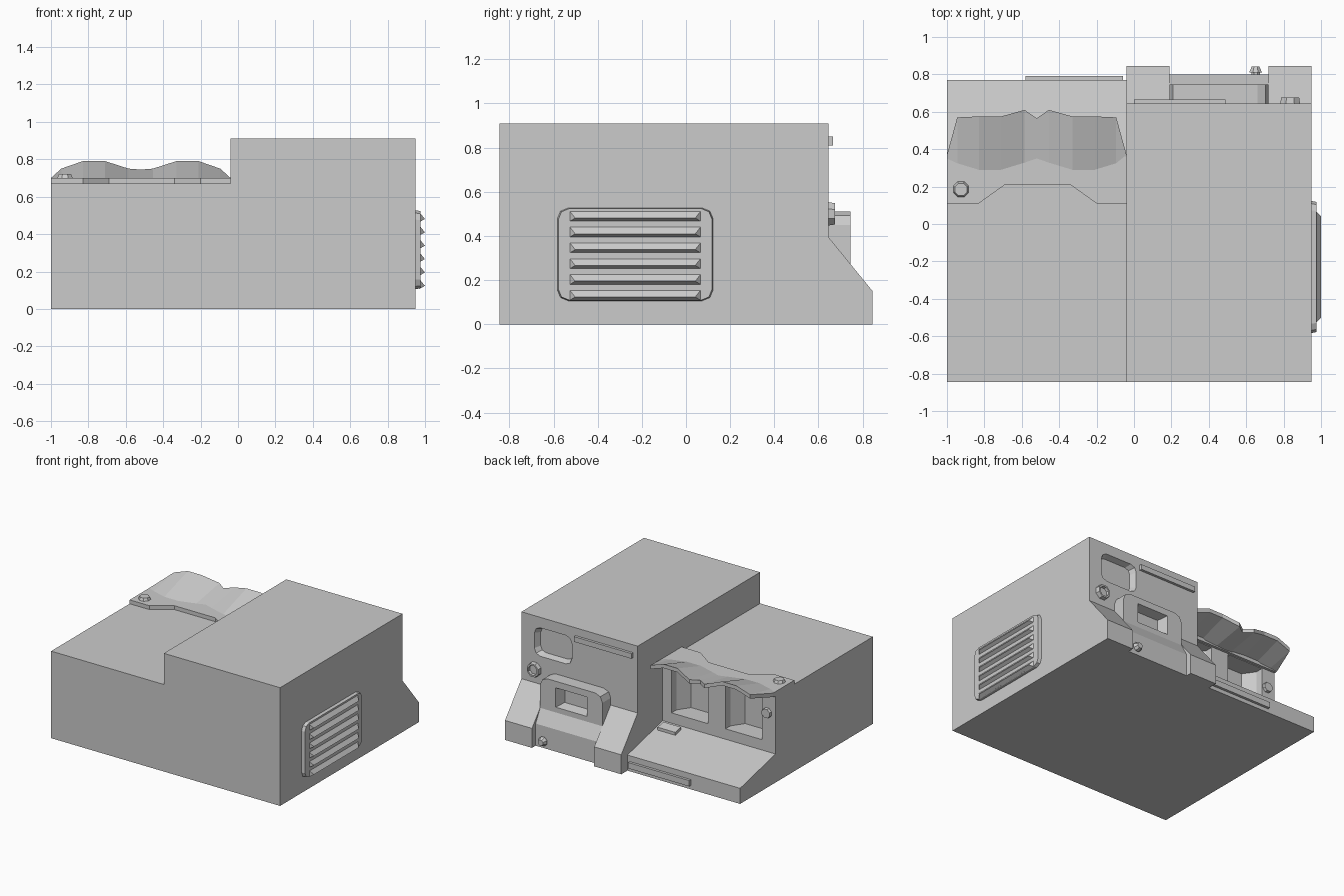
import bpy, bmesh, math

if "Cube" in bpy.data.objects:
    bpy.data.objects.remove(bpy.data.objects["Cube"])


def finish(name, bm):
    bmesh.ops.recalc_face_normals(bm, faces=bm.faces)
    me = bpy.data.meshes.new(name)
    bm.to_mesh(me)
    bm.free()
    ob = bpy.data.objects.new(name, me)
    bpy.context.collection.objects.link(ob)
    return ob


def prism_bm(pts, axis, a, b, s=1.0):
    """Extrude a 2D outline along an axis from a to b; end b scaled by s."""
    bm = bmesh.new()
    cu = (min(p[0] for p in pts) + max(p[0] for p in pts)) / 2
    cv = (min(p[1] for p in pts) + max(p[1] for p in pts)) / 2
    place = {'X': lambda u, v, w: (w, u, v),
             'Y': lambda u, v, w: (u, w, v),
             'Z': lambda u, v, w: (u, v, w)}[axis]
    lo = [bm.verts.new(place(u, v, a)) for u, v in pts]
    hi = [bm.verts.new(place(cu + (u - cu) * s, cv + (v - cv) * s, b)) for u, v in pts]
    n = len(pts)
    bm.faces.new(lo)
    bm.faces.new(hi)
    for i in range(n):
        j = (i + 1) % n
        bm.faces.new((lo[i], lo[j], hi[j], hi[i]))
    return bm


def prism(name, pts, axis, a, b, s=1.0):
    return finish(name, prism_bm(pts, axis, a, b, s))


def rect(u0, u1, v0, v1):
    return [(u0, v0), (u1, v0), (u1, v1), (u0, v1)]


def round_rect(u0, u1, v0, v1, r, n=3):
    pts = []
    for k, (u, v) in enumerate(((u1 - r, v1 - r), (u0 + r, v1 - r), (u0 + r, v0 + r), (u1 - r, v0 + r))):
        for i in range(n):
            t = math.pi / 2 * (k + i / (n - 1))
            pts.append((u + r * math.cos(t), v + r * math.sin(t)))
    return pts


def ngon(u, v, r, n=8):
    return [(u + r * math.cos(math.tau * (i + .5) / n), v + r * math.sin(math.tau * (i + .5) / n))
            for i in range(n)]


def cut(ob, cutter):
    m = ob.modifiers.new("cut", 'BOOLEAN')
    m.operation = 'DIFFERENCE'
    m.solver = 'EXACT'
    m.object = cutter
    bpy.context.view_layer.objects.active = ob
    bpy.ops.object.modifier_apply(modifier=m.name)
    bpy.data.objects.remove(cutter)


# Tall housing with a recessed rounded screen on its back
tall = prism("tall_housing", rect(-.845, .645, 0, .91), 'X', -.04, .95)
cut(tall, prism("screen_cutter", round_rect(.52, .84, .61, .83, .05), 'Y', .647, .60, .86))

# Flared feet either side of the console
for i, (x0, x1) in enumerate(((-.04, .19), (.72, .95))):
    prism(f"flared_foot_{i}", [(.645, 0), (.845, 0), (.845, .15), (.645, .395)], 'X', x0, x1)

# Console between the feet, rounded shoulders and a slot window
bm = prism_bm([(.645, 0), (.8, 0), (.8, .17), (.745, .27), (.745, .51), (.645, .51)], 'X', .19, .72)
shoulders = [e for e in bm.edges if all(v.co.z > .5 for v in e.verts)
             and abs(e.verts[0].co.x - e.verts[1].co.x) < .01]
bmesh.ops.bevel(bm, geom=shoulders, offset=.06, segments=2, profile=.5, affect='EDGES')
console = finish("console", bm)
cut(console, prism("window_cutter", rect(.32, .59, .31, .46), 'Y', .747, .67, .8))

# Small fittings on the tall back
prism("upper_rail", rect(0, .49, .81, .85), 'Y', .64, .665)
dial = prism("dial", ngon(.835, .5, .058), 'Y', .64, .675, .9)
cut(dial, prism("dial_cutter", ngon(.835, .5, .04), 'Y', .68, .655, .9))
prism("knob_stem", ngon(.65, .056, .025), 'Y', .79, .815)
prism("knob", ngon(.65, .056, .037), 'Y', .81, .842, .6)

# Low housing with sloped shelf and two niches
low = prism("low_housing", [(-.845, 0), (.77, 0), (.77, .12), (.34, .22), (.34, .67), (-.845, .67)],
            'X', -1, -.04)
for cx in (-.73, -.27):
    r = .155
    cut(low, prism("niche_cutter", [(cx - r, .42), (cx - r, .28), (cx - .6 * r, .19),
                                    (cx + .6 * r, .19), (cx + r, .28), (cx + r, .42)], 'Z', .30, .66))
prism("lower_rail", rect(-.58, -.06, .03, .075), 'Y', .765, .79)
prism("wall_button", ngon(-.93, .52, .042), 'Y', .33, .36, .85)
prism("shelf_tab", [(.375, .19), (.445, .18), (.445, .218), (.375, .232)], 'X', -.22, -.07)

# Hood base plate with a bolt
prism("hood_plate", [(-1, .11), (-.83, .11), (-.69, .21), (-.34, .21), (-.2, .11), (-.04, .11),
                     (-.04, .36), (-1, .36)], 'Z', .665, .70)
prism("hood_bolt", ngon(-.925, .185, .047), 'Z', .695, .72, .75)

# Double-arched hood: offset from middle, inner y, outer y, outer z
half = [(0, .35, .565, .745), (.065, .328, .61, .75), (.19, .29, .575, .79),
        (.31, .29, .575, .79), (.425, .325, .57, .75), (.48, .35, .37, .70)]
row = [(-d, a, b, z) for d, a, b, z in half[:0:-1]] + half
bm = bmesh.new()
strips = []
for d, a, b, z in row:
    x = -.52 + d
    strips.append([bm.verts.new(p) for p in
                   ((x, a, .70), (x, b, z), (x, b, z - .03), (x, a, .67))])
for p, q in zip(strips, strips[1:]):
    for i in range(4):
        j = (i + 1) % 4
        bm.faces.new((p[i], p[j], q[j], q[i]))
bm.faces.new(strips[0])
bm.faces.new(strips[-1])
finish("arched_hood", bm)

# Side vent: rounded plate and mitred louvres
prism("vent_plate", round_rect(-.585, .125, .105, .528, .05), 'X', .94, .975, .98)
for k in range(6):
    z = .517 - k * .0715
    bm = prism_bm([(.97, z), (.999, z - .036), (.97, z - .053)], 'Y', -.53, .07)
    for v in bm.verts:
        if v.co.x > .99:
            v.co.y += .028 if v.co.y < -.2 else -.028
    finish(f"vent_louvre_{k}", bm)
